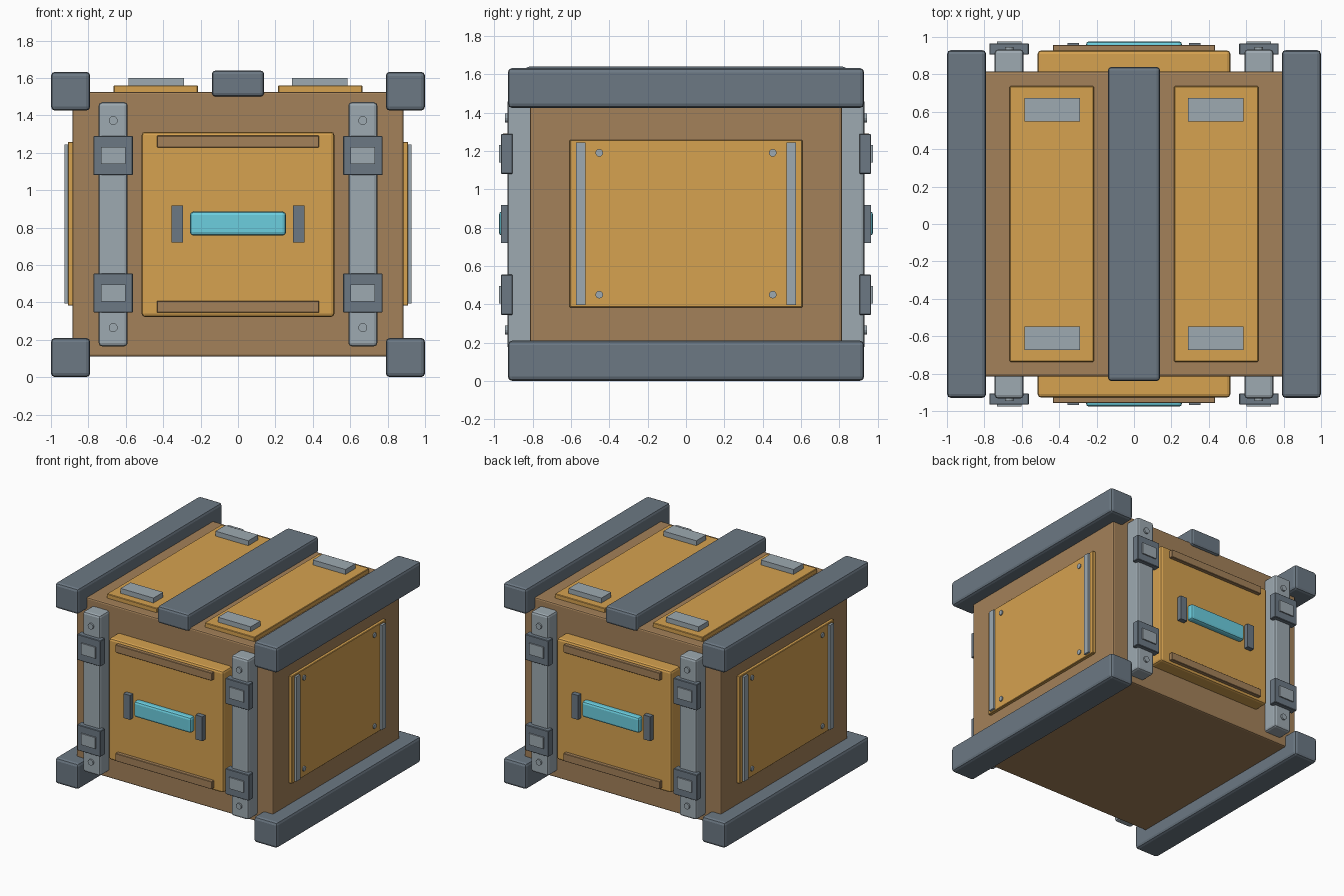
import bpy, bmesh
from math import radians
from mathutils import Matrix

if "Cube" in bpy.data.objects:
    bpy.data.objects.remove(bpy.data.objects["Cube"])

def material(name, rgb):
    m = bpy.data.materials.new(name)
    m.diffuse_color = (*rgb, 1)
    m.use_nodes = True
    m.node_tree.nodes["Principled BSDF"].inputs["Base Color"].default_value = m.diffuse_color
    return m

BROWN = material("brown_wood", (0.37, 0.22, 0.10))
AMBER = material("amber_panel", (0.67, 0.36, 0.08))
DARK = material("dark_metal", (0.15, 0.19, 0.23))
LIGHT = material("light_metal", (0.34, 0.40, 0.44))
CYAN = material("cyan_grip", (0.15, 0.62, 0.74))

def finish(name, bm, mat):
    me = bpy.data.meshes.new(name)
    bm.to_mesh(me)
    bm.free()
    me.materials.append(mat)
    ob = bpy.data.objects.new(name, me)
    bpy.context.collection.objects.link(ob)
    for p in me.polygons:
        p.use_smooth = False
    return ob

def box(name, x, y, z, mat, bevel=0.0, seg=2):
    """Box from (min, max) ranges with optional rounded edges."""
    bm = bmesh.new()
    lo_hi = [sorted(r) for r in (x, y, z)]
    size = [b - a for a, b in lo_hi]
    mid = [(a + b) / 2 for a, b in lo_hi]
    bmesh.ops.create_cube(bm, size=1, matrix=Matrix.Translation(mid) @ Matrix.Diagonal((*size, 1)))
    if bevel:
        bmesh.ops.bevel(bm, geom=bm.edges[:], offset=bevel, segments=seg,
                        profile=0.5, affect='EDGES')
    return finish(name, bm, mat)

def bolt(name, pos, axis, r, depth, mat):
    """Short cylinder lying along x or y."""
    rot = Matrix.Rotation(radians(90), 4, 'Y' if axis == 'x' else 'X')
    bm = bmesh.new()
    bmesh.ops.create_cone(bm, cap_ends=True, segments=12, radius1=r, radius2=r,
                          depth=depth, matrix=Matrix.Translation(pos) @ rot)
    return finish(name, bm, mat)

def sc(s, a, b):
    return (s * a, s * b)

# Crate body and centre top bar
box("crate_body", (-0.885, 0.885), (-0.815, 0.815), (0.11, 1.525), BROWN, 0.012)
box("top_centre_bar", (-0.14, 0.14), (-0.84, 0.84), (1.50, 1.64), DARK, 0.02)

for sx in (-1, 1):
    # Long edge rails
    box("bottom_rail", sc(sx, 0.79, 1.0), (-0.93, 0.93), (0.0, 0.21), DARK, 0.022)
    box("top_rail", sc(sx, 0.79, 1.0), (-0.93, 0.93), (1.425, 1.633), DARK, 0.022)

    # Lid panels with end plates
    box("lid_panel", sc(sx, 0.215, 0.665), (-0.737, 0.737), (1.51, 1.56), AMBER, 0.004, 1)
    for sy in (-1, 1):
        box("lid_plate", sc(sx, 0.29, 0.585), sc(sy, 0.547, 0.673), (1.55, 1.60), LIGHT)

    # Side panels with trim strips and bolts
    box("side_panel", sc(sx, 0.87, 0.91), (-0.607, 0.607), (0.383, 1.258), AMBER, 0.004, 1)
    for sy in (-1, 1):
        box("side_trim", sc(sx, 0.90, 0.928), sc(sy, 0.525, 0.575), (0.395, 1.245), LIGHT)
        for z in (0.45, 1.19):
            bolt("side_bolt", (sx * 0.908, sy * 0.453, z), 'x', 0.02, 0.02, LIGHT)

for sy in (-1, 1):
    # Raised end panels with battens
    box("end_panel", (-0.515, 0.515), sc(sy, 0.79, 0.928), (0.322, 1.312), AMBER, 0.018)
    for z in (0.345, 1.228):
        box("end_batten", (-0.433, 0.433), sc(sy, 0.91, 0.958), (z, z + 0.063), BROWN, 0.003, 1)

    # Handle grip and its brackets
    box("handle_grip", (-0.257, 0.257), sc(sy, 0.915, 0.977), (0.757, 0.885), CYAN, 0.018)
    for sx in (-1, 1):
        box("handle_bracket", sc(sx, 0.295, 0.355), sc(sy, 0.915, 0.967), (0.72, 0.918), DARK)

        # Vertical straps with clamps, plates and bolts
        box("strap", sc(sx, 0.59, 0.745), sc(sy, 0.79, 0.933), (0.165, 1.47), LIGHT, 0.018)
        for z in (0.45, 1.185):
            box("strap_clamp", sc(sx, 0.562, 0.773), sc(sy, 0.905, 0.966),
                (z - 0.105, z + 0.105), DARK, 0.004, 1)
            box("clamp_plate", sc(sx, 0.602, 0.732), sc(sy, 0.955, 0.976),
                (z - 0.046, z + 0.046), LIGHT)
        for z in (0.265, 1.372):
            bolt("strap_bolt", (sx * 0.667, sy * 0.933, z), 'y', 0.024, 0.026, LIGHT)
